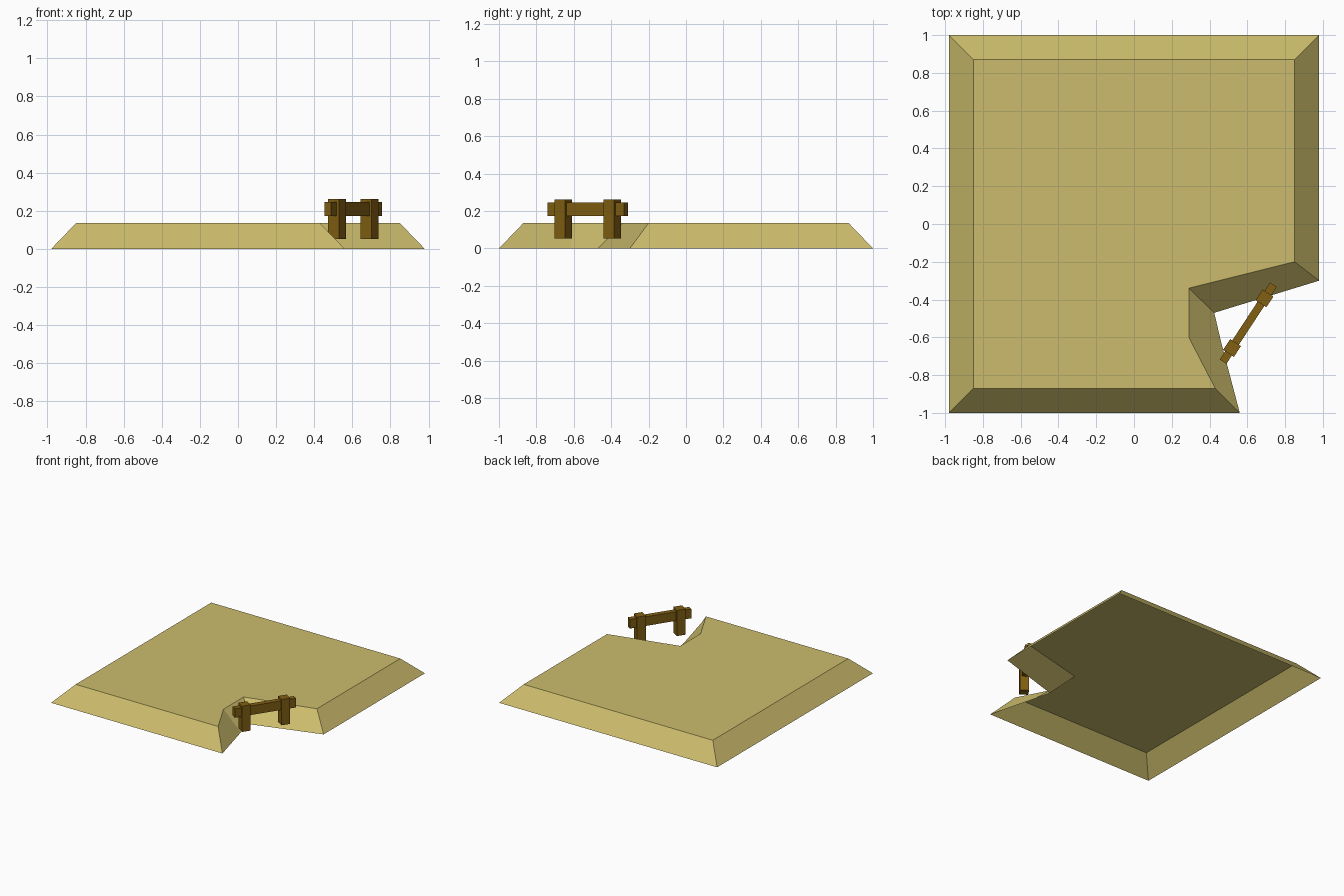
import bpy, bmesh, math
from mathutils import Vector, Matrix

if "Cube" in bpy.data.objects:
    bpy.data.objects.remove(bpy.data.objects["Cube"])


def material(name, rgb):
    m = bpy.data.materials.new(name)
    m.diffuse_color = (*rgb, 1)
    m.use_nodes = True
    m.node_tree.nodes["Principled BSDF"].inputs["Base Color"].default_value = m.diffuse_color
    return m


sand = material("sand", (0.60, 0.50, 0.15))
wood = material("brown wood", (0.22, 0.115, 0.006))


def make_object(name, bm, mat):
    me = bpy.data.meshes.new(name)
    bm.to_mesh(me)
    bm.free()
    me.materials.append(mat)
    ob = bpy.data.objects.new(name, me)
    bpy.context.collection.objects.link(ob)
    return ob


# Sloped ground slab with a notched corner, open underneath
HEIGHT = 0.135
top = [(-0.85, -0.87), (0.43, -0.87), (0.29, -0.60), (0.29, -0.34),
       (0.85, -0.20), (0.85, 0.87), (-0.85, 0.87)]
foot = [(-0.98, -1.0), (0.56, -1.0), (0.46, -0.62), (0.425, -0.47),
        (0.98, -0.30), (0.98, 1.0), (-0.98, 1.0)]
bm = bmesh.new()
tv = [bm.verts.new((x, y, HEIGHT)) for x, y in top]
fv = [bm.verts.new((x, y, 0)) for x, y in foot]
bm.faces.new(tv)
for i in range(len(tv)):
    j = (i + 1) % len(tv)
    bm.faces.new((fv[i], fv[j], tv[j], tv[i]))
make_object("ground_slab", bm, sand)

# Small fence set diagonally across the notch
ANGLE = math.radians(56.8)
CENTRE = Vector((0.605, -0.525, 0))
ALONG = Vector((math.cos(ANGLE), math.sin(ANGLE), 0))


def fence_box(name, offset, length, width, z0, z1):
    bm = bmesh.new()
    loc = CENTRE + ALONG * offset + Vector((0, 0, (z0 + z1) / 2))
    mat = (Matrix.Translation(loc) @ Matrix.Rotation(ANGLE, 4, "Z")
           @ Matrix.Diagonal((length, width, z1 - z0, 1)))
    bmesh.ops.create_cube(bm, size=1, matrix=mat)
    return make_object(name, bm, wood)


# Posts
for label, side in (("front", -1), ("back", 1)):
    fence_box(label + "_post", side * 0.157, 0.068, 0.068, 0.053, 0.262)
# Rail through both posts
fence_box("rail", 0, 0.487, 0.042, 0.172, 0.246)
